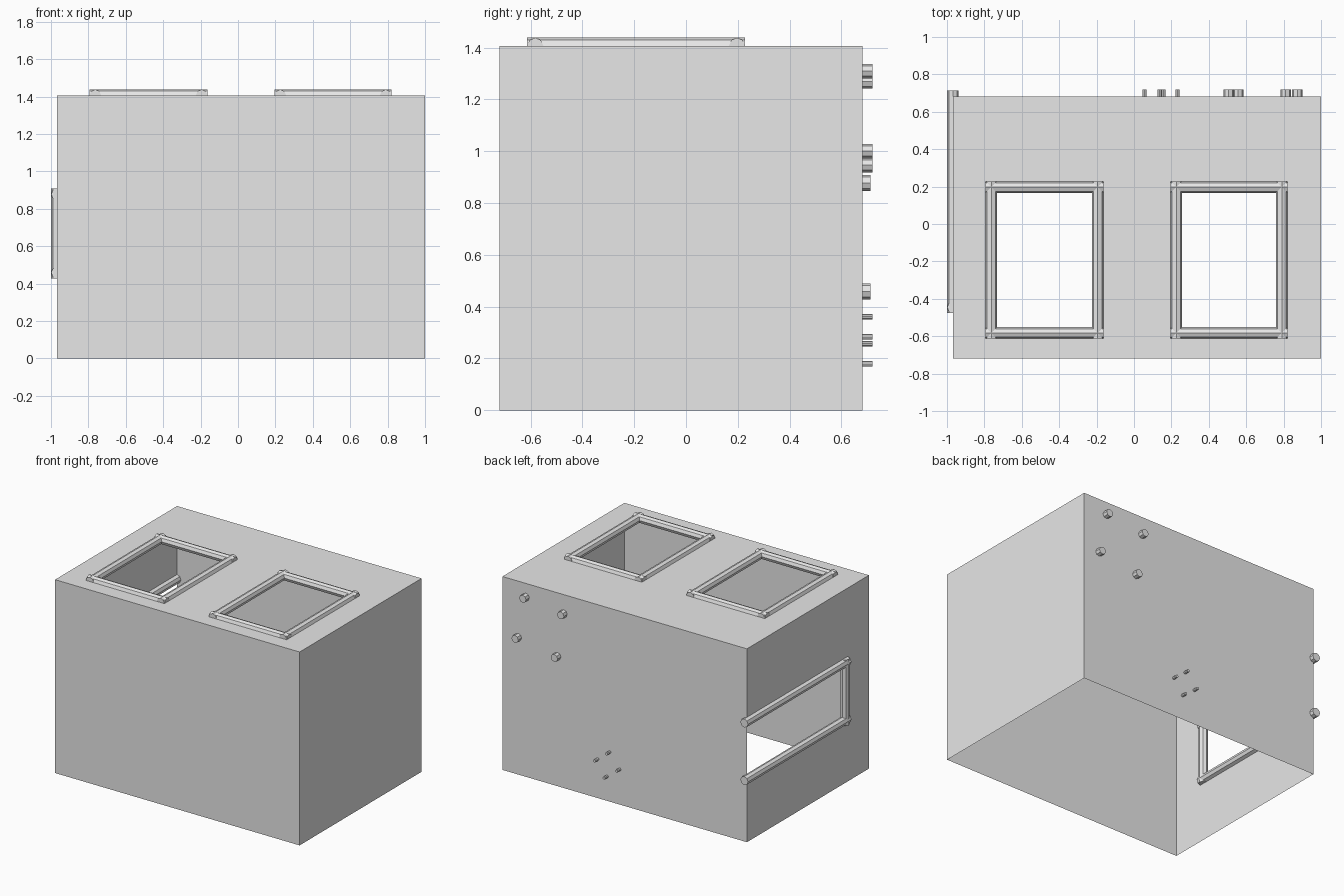
import bpy, bmesh, math
from mathutils import Vector

cube = bpy.data.objects.get("Cube")
if cube:
    bpy.data.objects.remove(cube, do_unlink=True)

grey = bpy.data.materials.new("light_grey")
grey.use_nodes = True
grey.diffuse_color = (0.8, 0.8, 0.8, 1)
grey.node_tree.nodes["Principled BSDF"].inputs["Base Color"].default_value = (0.8, 0.8, 0.8, 1)

# Overall shell limits and sizes
X0, X1, Y0, Y1, H = -0.968, 1.0, -0.72, 0.682, 1.407
R = 0.031


def finish(name, bm):
    mesh = bpy.data.meshes.new(name)
    bm.to_mesh(mesh)
    bm.free()
    mesh.materials.append(grey)
    obj = bpy.data.objects.new(name, mesh)
    bpy.context.collection.objects.link(obj)
    return obj


def wall(bm, us, vs, place, holes=()):
    """Flat wall cut into cells along us and vs, leaving out the hole cells."""
    for i in range(len(us) - 1):
        for j in range(len(vs) - 1):
            if (i, j) not in holes:
                corners = ((us[i], vs[j]), (us[i + 1], vs[j]),
                           (us[i + 1], vs[j + 1]), (us[i], vs[j + 1]))
                bm.faces.new([bm.verts.new(place(u, v)) for u, v in corners])


def rod(bm, start, end, radius, sides=8):
    """Capped faceted rod between two points."""
    start, end = Vector(start), Vector(end)
    axis = end - start
    new = bmesh.ops.create_cone(bm, cap_ends=True, segments=sides, radius1=radius,
                                radius2=radius, depth=axis.length)["verts"]
    turn = axis.to_track_quat('Z', 'Y').to_matrix()
    for v in new:
        v.co = turn @ v.co + (start + end) / 2


# Openings: two in the top, one in the side running to the back corner
top_holes = {"right_hatch_frame": (-0.763, -0.194), "left_hatch_frame": (0.226, 0.79)}
HY0, HY1 = -0.582, 0.197
SY, SZ0, SZ1 = -0.445, 0.459, 0.878

# Thin shell, open underneath
bm = bmesh.new()
xs = [X0, -0.763, -0.194, 0.226, 0.79, X1]
wall(bm, xs, [Y0, HY0, HY1, Y1], lambda x, y: (x, y, H), {(1, 1), (3, 1)})
wall(bm, [X0, X1], [0, H], lambda x, z: (x, Y0, z))
wall(bm, [X1, X0], [0, H], lambda x, z: (x, Y1, z))
wall(bm, [Y0, Y1], [0, H], lambda y, z: (X1, y, z))
wall(bm, [Y1, SY, Y0], [0, SZ0, SZ1, H], lambda y, z: (X0, y, z), {(0, 1)})
bmesh.ops.remove_doubles(bm, verts=bm.verts, dist=0.0005)
finish("shell", bm)

# Rod frames around the top openings
for name, (a, b) in top_holes.items():
    bm = bmesh.new()
    for y in (HY0, HY1):
        rod(bm, (a - R, y, H), (b + R, y, H), R)
    for x in (a, b):
        rod(bm, (x, HY0 - R, H), (x, HY1 + R, H), R)
    finish(name, bm)

# Three-sided rod frame around the side opening
bm = bmesh.new()
for z in (SZ0, SZ1):
    rod(bm, (X0, SY - R, z), (X0, Y1 + R, z), R)
rod(bm, (X0, SY, SZ0 - R), (X0, SY, SZ1 + R), R)
finish("side_frame", bm)

# Pegs on the back wall
pegs = {
    "large_pegs": (0.0275, [(0.506, 1.27), (0.557, 0.946), (0.811, 1.309), (0.873, 1.0)]),
    "small_pegs": (0.0105, [(0.136, 0.361), (0.233, 0.283), (0.056, 0.257), (0.157, 0.179)]),
}
for name, (radius, spots) in pegs.items():
    bm = bmesh.new()
    for x, z in spots:
        rod(bm, (x, Y1, z), (x, 0.72, z), radius)
    finish(name, bm)
